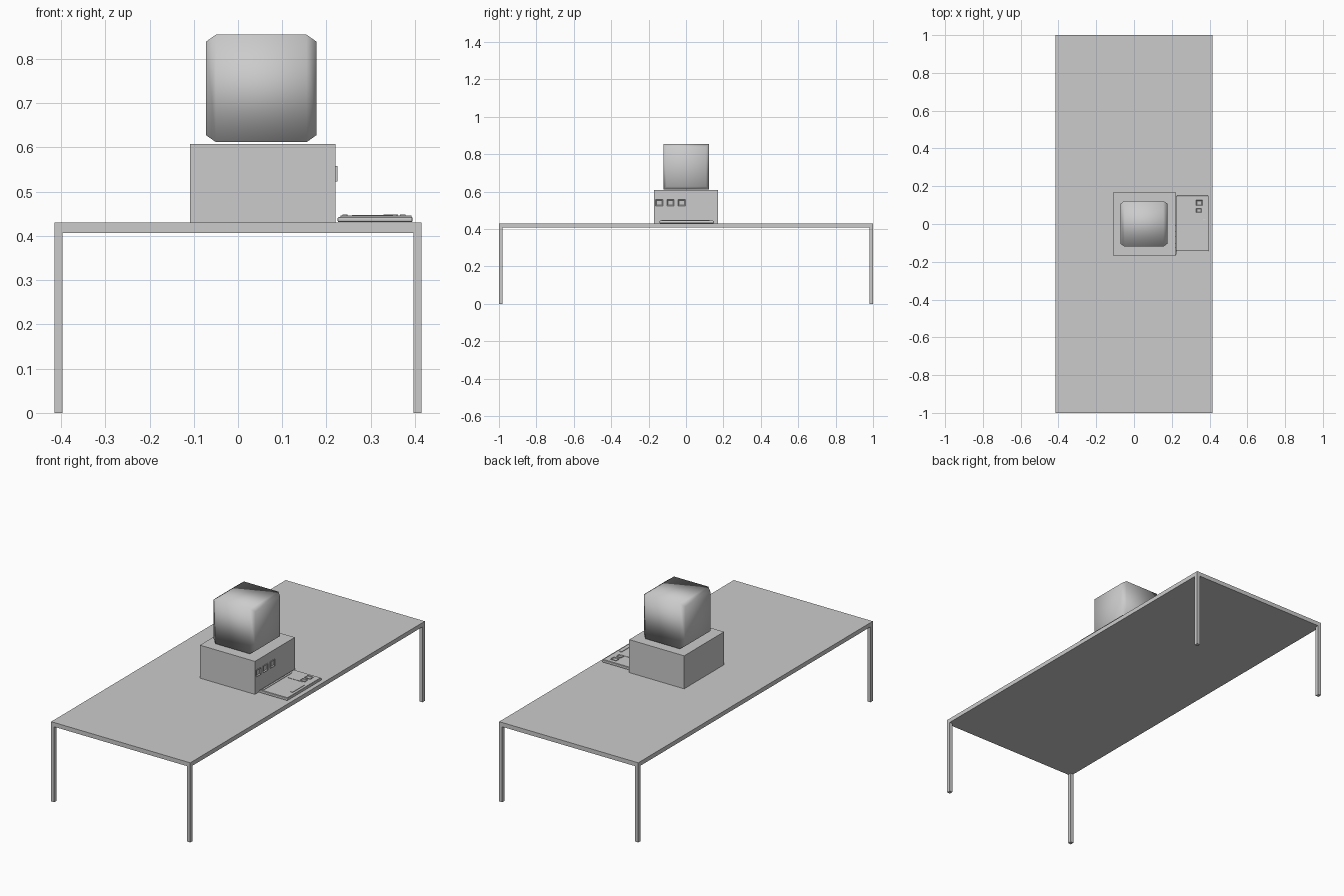
import bpy, bmesh

if "Cube" in bpy.data.objects:
    bpy.data.objects.remove(bpy.data.objects["Cube"])


def finish(name, bm, smooth=False):
    bmesh.ops.recalc_face_normals(bm, faces=bm.faces)
    mesh = bpy.data.meshes.new(name)
    bm.to_mesh(mesh)
    bm.free()
    for p in mesh.polygons:
        p.use_smooth = smooth
    ob = bpy.data.objects.new(name, mesh)
    bpy.context.collection.objects.link(ob)
    return ob


def cube_bm(x, y, z):
    # each argument is a (low, high) range
    bm = bmesh.new()
    bmesh.ops.create_cube(bm, size=1)
    for v in bm.verts:
        v.co = [r[0] if c < 0 else r[1] for c, r in zip(v.co, (x, y, z))]
    return bm


def face_towards(bm, axis, sign):
    bm.normal_update()
    return max(bm.faces, key=lambda f: f.normal[axis] * sign)


def box(name, x, y, z, bevel=0.0):
    ob = finish(name, cube_bm(x, y, z))
    if bevel:
        mod = ob.modifiers.new("bevel", "BEVEL")
        mod.width, mod.segments = bevel, 2
    return ob


def framed_button(name, x, y, z, axis, border, depth):
    # raised block with a recessed centre on its outer face
    bm = cube_bm(x, y, z)
    f = face_towards(bm, axis, 1)
    bmesh.ops.inset_region(bm, faces=[f], thickness=border)
    for v in f.verts:
        v.co[axis] -= depth
    return finish(name, bm)


# table: slab with four legs extending from its corners
box("table_top", (-0.415, 0.415), (-1, 1), (0.407, 0.43))
for sx, side in ((-1, "left"), (1, "right")):
    for sy, end in ((-1, "front"), (1, "back")):
        xs = sorted((sx * 0.397, sx * 0.415))
        ys = sorted((sy * 0.98, sy * 1.0))
        box(f"{end}_{side}_leg", xs, ys, (0, 0.407))

# computer case with three drive buttons on the keyboard side
box("computer_case", (-0.108, 0.22), (-0.17, 0.17), (0.43, 0.608))
for i in range(3):
    y = -0.143 + i * 0.06
    framed_button(f"case_button_{i + 1}", (0.218, 0.225), (y - 0.019, y + 0.019),
                  (0.523, 0.558), 0, 0.007, 0.005)

# monitor: block whose screen end and rear end taper inwards
bm = cube_bm((-0.05, 0.155), (-0.12, 0.123), (0.612, 0.855))
for sign, x_end in ((-1, -0.072), (1, 0.177)):
    f = face_towards(bm, 0, sign)
    bmesh.ops.inset_region(bm, faces=[f], thickness=0.022)
    for v in f.verts:
        v.co.x = x_end
finish("monitor", bm, smooth=True)

# keyboard: rounded base and slightly raised top plate
box("keyboard_base", (0.225, 0.395), (-0.143, 0.15), (0.431, 0.443), 0.004)
box("keyboard_plate", (0.232, 0.392), (-0.138, 0.145), (0.442, 0.446), 0.001)

# key groups
box("space_bar", (0.366, 0.379), (-0.075, 0.026), (0.445, 0.449), 0.001)
box("function_keys", (0.236, 0.247), (-0.13, 0.107), (0.445, 0.449), 0.001)
box("key_divider", (0.258, 0.35), (0.052, 0.056), (0.445, 0.4475))
framed_button("number_keys", (0.329, 0.362), (0.098, 0.126), (0.445, 0.449), 2, 0.005, 0.003)
framed_button("arrow_keys", (0.329, 0.358), (0.06, 0.083), (0.445, 0.449), 2, 0.005, 0.003)
